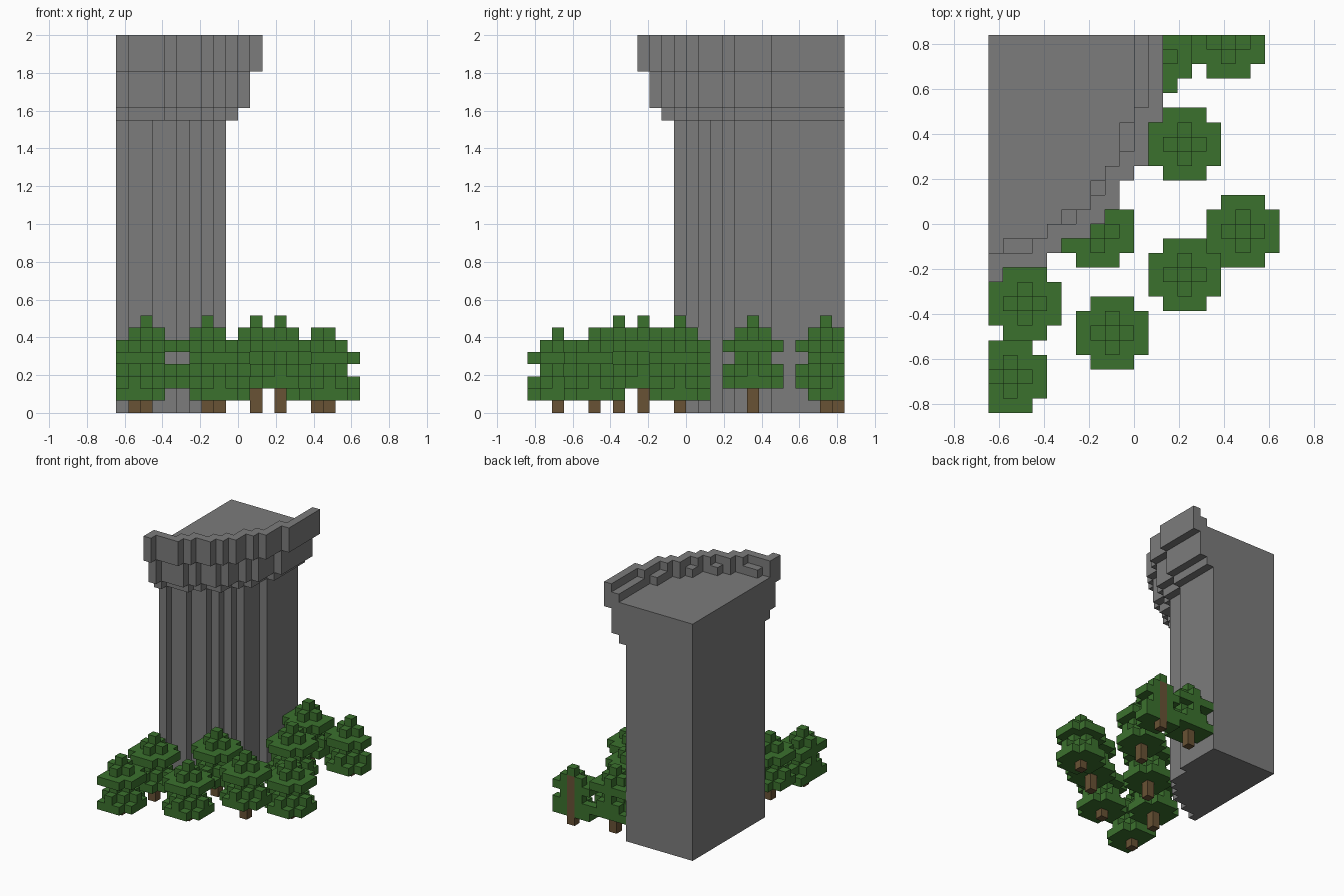
import bpy, bmesh

if "Cube" in bpy.data.objects:
    bpy.data.objects.remove(bpy.data.objects["Cube"])

U = 2 / 31            # edge of one block
X0, BACK = -10, 13    # flat sides of the tower, in blocks


def material(name, rgb):
    m = bpy.data.materials.new(name)
    m.use_nodes = True
    m.diffuse_color = (*rgb, 1)
    m.node_tree.nodes["Principled BSDF"].inputs["Base Color"].default_value = (*rgb, 1)
    return m


STONE = material("grey stone", (0.2, 0.2, 0.2))
LEAF = material("leaf green", (0.044, 0.165, 0.027))
BARK = material("bark brown", (0.14, 0.085, 0.035))


def finish(bm, name, mat):
    bmesh.ops.recalc_face_normals(bm, faces=bm.faces)
    bmesh.ops.scale(bm, vec=(U, U, U), verts=bm.verts)
    mesh = bpy.data.meshes.new(name)
    bm.to_mesh(mesh)
    bm.free()
    mesh.materials.append(mat)
    bpy.context.collection.objects.link(bpy.data.objects.new(name, mesh))


def steps(depths):
    """Stepped edge running from the flat left side, one depth per column."""
    pts = []
    for i, d in enumerate(depths):
        pts += [(X0 + i, BACK - d), (X0 + i + 1, BACK - d)]
    return [p for k, p in enumerate(pts) if k == 0 or p != pts[k - 1]]


def add_prism(bm, outline, z0, z1):
    face = bm.faces.new([bm.verts.new((x, y, z0)) for x, y in outline])
    top = bmesh.ops.extrude_face_region(bm, geom=[face], use_keep_orig=True)["geom"]
    verts = [v for v in top if isinstance(v, bmesh.types.BMVert)]
    bmesh.ops.translate(bm, vec=(0, 0, z1 - z0), verts=verts)


def tier(name, depths, z0, z1):
    bm = bmesh.new()
    outline = steps(depths) + [(X0 + len(depths), BACK), (X0, BACK)]
    add_prism(bm, outline, z0, z1)
    finish(bm, name, STONE)


def add_box(bm, lo, hi):
    add_prism(bm, [(lo[0], lo[1]), (hi[0], lo[1]), (hi[0], hi[1]), (lo[0], hi[1])], lo[2], hi[2])


# Tower: fluted shaft and three flaring tiers
SHAFT = [14, 13, 13, 12, 12, 11, 10, 9, 6]
CROWN = [17, 16, 16, 16, 15, 14, 14, 13, 12, 10, 9, 6]
tier("shaft", SHAFT, 0, 24)
tier("collar", [15, 14, 14, 14, 13, 12, 12, 10, 9, 6], 24, 25)
tier("lower_crown", [16, 15, 15, 15, 14, 13, 13, 12, 10, 9, 6], 25, 28)
tier("upper_crown", CROWN, 28, 29)

# Raised rim around the roof, following the stepped edge
RIM_INNER = [15, 15, 15, 14, 13, 13, 12, 11, 9, 8, 5, 0]
bm = bmesh.new()
for i, (outer, inner) in enumerate(zip(CROWN, RIM_INNER)):
    add_box(bm, (X0 + i, BACK - outer, 29), (X0 + i + 1, BACK - inner, 31))
finish(bm, "roof_rim", STONE)

# Low ledges behind the rim
bm = bmesh.new()
for x, y, w, d in [(0, 8, 1, 5), (-1, 5, 1, 2), (-3, 2, 1, 1), (-5, 0, 1, 1), (-9, -2, 2, 1)]:
    add_box(bm, (x, y, 29), (x + w, y + d, 30))
finish(bm, "rim_ledges", STONE)


# Trees: layers of leaf blocks from the bottom up
def rounded(r):
    return [(x, y) for x in range(-r, r + 1) for y in range(-r, r + 1)
            if r == 0 or abs(x) + abs(y) < 2 * r]


def diamond(r):
    return [(x, y) for x, y in rounded(r) if abs(x) + abs(y) <= r]


LAYERS = [rounded(2), diamond(2), rounded(1), rounded(2), rounded(1), rounded(0)]


def in_tower(x, y):
    i = x - X0
    return i < len(SHAFT) and y >= BACK - SHAFT[i]


def add_blocks(bm, cells, solid):
    """Only the faces that do not touch another solid block."""
    for c in cells:
        for axis in range(3):
            for side in (0, 1):
                n = list(c)
                n[axis] += 2 * side - 1
                if tuple(n) in solid:
                    continue
                a, b = [k for k in range(3) if k != axis]
                corners = []
                for da, db in ((0, 0), (1, 0), (1, 1), (0, 1)):
                    p = list(c)
                    p[axis] += side
                    p[a] += da
                    p[b] += db
                    corners.append(bm.verts.new(p))
                bm.faces.new(corners)
    bmesh.ops.remove_doubles(bm, verts=bm.verts, dist=0.001)


# Block position of each trunk and height of the lowest leaves
TREES = [(-8, -6, 2), (-9, -11, 1), (-2, -8, 1), (-3, -1, 2), (3, -4, 2),
         (7, -1, 1), (3, 5, 2), (6, 12, 1), (1, 11, 2)]

trunks = [{(x, y, z) for z in range(base + 5)} for x, y, base in TREES]
used = set().union(*trunks)
foliage = []
for tx, ty, base in TREES:
    cells = set()
    for h, layer in enumerate(LAYERS):
        for dx, dy in layer:
            c = (tx + dx, ty + dy, base + h)
            if c not in used and c[0] >= X0 and -13 <= c[1] < BACK and not in_tower(c[0], c[1]):
                cells.add(c)
    used |= cells
    foliage.append(cells)

for k, (trunk, leaves) in enumerate(zip(trunks, foliage), 1):
    for part, cells, mat in (("trunk", trunk, BARK), ("foliage", leaves, LEAF)):
        bm = bmesh.new()
        add_blocks(bm, cells, used)
        finish(bm, f"tree_{k}_{part}", mat)
